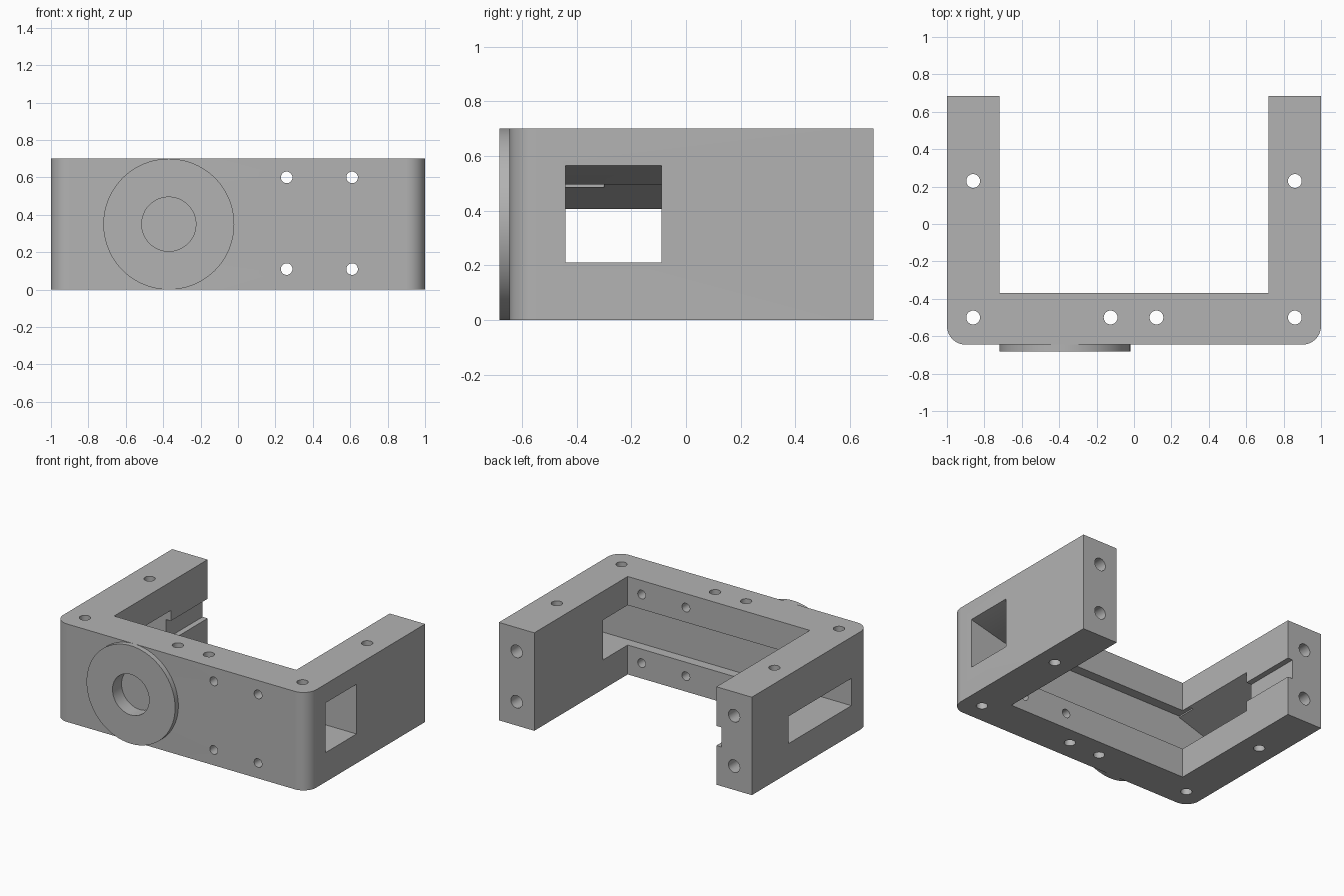
import bpy, bmesh
from math import cos, sin, pi
from mathutils import Vector

if "Cube" in bpy.data.objects:
    bpy.data.objects.remove(bpy.data.objects["Cube"], do_unlink=True)

grey = bpy.data.materials.new("plain grey")
grey.use_nodes = True
COLOUR = (0.45, 0.45, 0.45, 1)
grey.diffuse_color = COLOUR
grey.node_tree.nodes["Principled BSDF"].inputs["Base Color"].default_value = COLOUR

H = 0.7          # bracket height
BODY_Y = -0.645  # front face of the wall


def prism(name, profile, offset):
    """Extrude a closed loop of 3D points by an offset vector."""
    bm = bmesh.new()
    face = bm.faces.new([bm.verts.new(p) for p in profile])
    new = bmesh.ops.extrude_face_region(bm, geom=[face])["geom"]
    bmesh.ops.translate(bm, vec=Vector(offset),
                        verts=[v for v in new if isinstance(v, bmesh.types.BMVert)])
    bmesh.ops.recalc_face_normals(bm, faces=bm.faces)
    mesh = bpy.data.meshes.new(name)
    bm.to_mesh(mesh)
    bm.free()
    mesh.materials.append(grey)
    obj = bpy.data.objects.new(name, mesh)
    bpy.context.collection.objects.link(obj)
    return obj


def rod(name, x, other, r, start, end, axis, sides=32):
    """Cylinder along y (other = z) or along z (other = y)."""
    ring = [(x + r * cos(2 * pi * i / sides), other + r * sin(2 * pi * i / sides))
            for i in range(sides)]
    if axis == "Y":
        return prism(name, [(a, start, b) for a, b in ring], (0, end - start, 0))
    return prism(name, [(a, b, start) for a, b in ring], (0, 0, end - start))


def slot(name, xz, y0, y1):
    return prism(name, [(x, y0, z) for x, z in xz], (0, y1 - y0, 0))


def cut(target, cutter):
    mod = target.modifiers.new("cut", "BOOLEAN")
    mod.operation = "DIFFERENCE"
    mod.solver = "EXACT"
    mod.object = cutter
    bpy.context.view_layer.objects.active = target
    bpy.ops.object.modifier_apply(modifier=mod.name)
    bpy.data.objects.remove(cutter, do_unlink=True)


# U-shaped bracket with two rounded front corners
R = 0.1
outline = [(0.72, -0.37), (0.72, 0.685), (1, 0.685)]
outline += [(1 - R + R * cos(a), BODY_Y + R - R * sin(a))
            for a in [i * pi / 24 for i in range(13)]]
outline = outline + [(-x, y) for x, y in reversed(outline)]
bracket = prism("bracket", [(x, y, 0) for x, y in outline], (0, 0, H))

# Side windows with sloping ceilings, joined by a groove inside the front wall
FLOOR, CEIL = 0.21, 0.495
cut(bracket, slot("right_window",
                  [(-1.1, FLOOR), (-0.6, FLOOR), (-0.6, CEIL), (-0.72, CEIL),
                   (-1.0, 0.405), (-1.1, 0.373)], -0.44, 0.27))
cut(bracket, slot("left_window",
                  [(1.1, FLOOR), (0.6, FLOOR), (0.6, CEIL), (0.72, CEIL),
                   (1.0, 0.565), (1.1, 0.59)], -0.44, -0.09))
cut(bracket, slot("wall_groove",
                  [(-0.75, FLOOR), (0.75, FLOOR), (0.75, CEIL), (-0.75, CEIL)],
                  -0.44, -0.3))

# Narrow cable channel along the inside of the right arm
cut(bracket, slot("cable_channel",
                  [(-0.76, 0.28), (-0.6, 0.28), (-0.6, 0.42), (-0.76, 0.42)], 0.2, 0.8))

# Vertical screw holes
for x, y in [(-0.86, 0.23), (0.86, 0.23), (-0.86, -0.5), (0.86, -0.5),
             (-0.125, -0.5), (0.12, -0.5)]:
    cut(bracket, rod("screw_hole", x, y, 0.037, -0.1, H + 0.1, "Z"))

# Arm end holes
for x in (-0.86, 0.86):
    for z in (0.17, 0.53):
        cut(bracket, rod("end_hole", x, z, 0.045, 0.33, 0.8, "Y"))

# Small holes through the front wall
for x in (0.26, 0.61):
    for z in (0.11, 0.6):
        cut(bracket, rod("front_hole", x, z, 0.031, -0.8, -0.2, "Y"))

# Round boss on the front with a blind bore that continues into the wall
boss = rod("front_boss", -0.37, 0.35, 0.35, -0.682, BODY_Y, "Y", 96)
for part in (bracket, boss):
    cut(part, rod("bore", -0.37, 0.35, 0.145, -0.8, -0.58, "Y", 48))

# Smooth the round surfaces, keep the edges sharp
for part in (bracket, boss):
    bpy.ops.object.select_all(action="DESELECT")
    part.select_set(True)
    bpy.context.view_layer.objects.active = part
    bpy.ops.object.shade_smooth_by_angle(angle=pi / 6)
